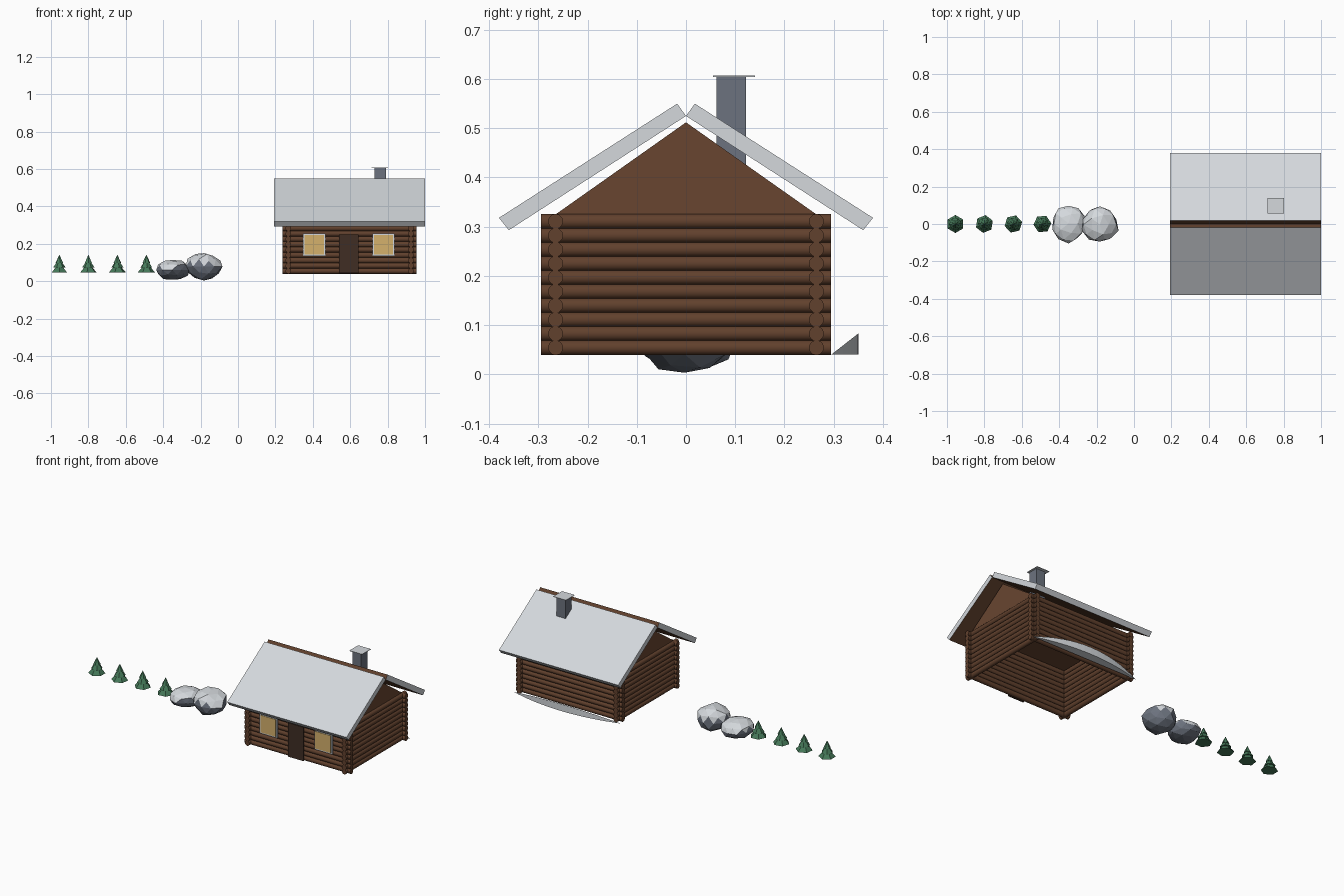
import bpy, bmesh, math, random
from mathutils import Vector, Matrix

if "Cube" in bpy.data.objects:
    bpy.data.objects.remove(bpy.data.objects["Cube"])


def material(name, r, g, b):
    m = bpy.data.materials.new(name)
    m.use_nodes = True
    m.diffuse_color = (r, g, b, 1)
    node = next(n for n in m.node_tree.nodes if n.type == "BSDF_PRINCIPLED")
    node.inputs["Base Color"].default_value = (r, g, b, 1)
    node.inputs["Roughness"].default_value = 0.9
    return m


LOG = material("log brown", 0.12, 0.052, 0.026)
GABLE = material("gable brown", 0.14, 0.06, 0.03)
DOOR = material("dark door wood", 0.05, 0.026, 0.017)
SNOW = material("snow grey", 0.66, 0.69, 0.72)
SLATE = material("slate", 0.15, 0.17, 0.21)
GLASS = material("warm window yellow", 0.66, 0.44, 0.15)
GREEN = material("spruce green", 0.06, 0.19, 0.1)


def finish(name, bm, *mats):
    mesh = bpy.data.meshes.new(name)
    bm.normal_update()
    bm.to_mesh(mesh)
    bm.free()
    for m in mats:
        mesh.materials.append(m)
    obj = bpy.data.objects.new(name, mesh)
    bpy.context.collection.objects.link(obj)
    return obj


def box(name, lo, hi, mat):
    bm = bmesh.new()
    lo, hi = Vector(lo), Vector(hi)
    size = Matrix.Diagonal((*(hi - lo), 1))
    bmesh.ops.create_cube(bm, size=1, matrix=Matrix.Translation((lo + hi) / 2) @ size)
    return finish(name, bm, mat)


def prism(name, profile, x0, x1, mats, rule=None):
    """Extrude a (y, z) profile along x."""
    bm = bmesh.new()
    face = bm.faces.new([bm.verts.new((x0, y, z)) for y, z in profile])
    ext = bmesh.ops.extrude_face_region(bm, geom=[face])["geom"]
    moved = [v for v in ext if isinstance(v, bmesh.types.BMVert)]
    bmesh.ops.translate(bm, vec=(x1 - x0, 0, 0), verts=moved)
    bmesh.ops.recalc_face_normals(bm, faces=bm.faces)
    bm.normal_update()
    if rule:
        for f in bm.faces:
            f.material_index = rule(f.normal)
    return finish(name, bm, *mats)


# Log walls with crossing ends
MID, HALF_X, HALF_Y, OVER = 0.597, 0.328, 0.265, 0.03
BASE, TOP, ROWS = 0.04, 0.325, 10
pitch = (TOP - BASE) / ROWS


def log_wall(name, center, axis, length):
    bm = bmesh.new()
    turn = Matrix.Rotation(math.pi / 2, 4, "Y" if axis == "x" else "X")
    for i in range(ROWS):
        at = Matrix.Translation((*center, BASE + pitch * (i + 0.5)))
        bmesh.ops.create_cone(bm, cap_ends=True, segments=12, radius1=pitch * 0.54,
                              radius2=pitch * 0.54, depth=length, matrix=at @ turn)
    obj = finish(name, bm, LOG)
    bpy.ops.object.select_all(action="DESELECT")
    obj.select_set(True)
    bpy.context.view_layer.objects.active = obj
    bpy.ops.object.shade_smooth_by_angle(angle=math.radians(40))


for label, s in (("front", -1), ("back", 1)):
    log_wall(label + "_log_wall", (MID, s * HALF_Y), "x", 2 * (HALF_X + OVER))
for label, s in (("right", -1), ("left", 1)):
    log_wall(label + "_log_wall", (MID + s * HALF_X, 0), "y", 2 * (HALF_Y + OVER))

# Solid gable block under the roof
prism("gable", [(-HALF_Y, TOP), (HALF_Y, TOP), (0, 0.512)],
      MID - HALF_X, MID + HALF_X, [GABLE])

# Roof panels: snowy outside, wood underneath and along the ridge
for label, s in (("front", -1), ("back", 1)):
    panel = [(0, 0.525), (0.018, 0.55), (0.38, 0.318), (0.36, 0.293)]
    prism(label + "_roof", [(s * y, z) for y, z in panel], 0.193, 1.0, [SNOW, LOG],
          lambda n, s=s: int(n.y * s < -0.3))

# Chimney with a thin snowy cap
box("chimney", (0.73, 0.062, 0.4), (0.79, 0.122, 0.604), SLATE)
box("chimney_cap", (0.715, 0.055, 0.604), (0.801, 0.14, 0.607), SNOW)

# Door and windows
box("door", (0.54, -0.289, 0.043), (0.645, -0.281, 0.25), DOOR)
for label, x in (("right", 0.407), ("left", 0.778)):
    box(label + "_window_frame", (x - 0.06, -0.288, 0.135), (x + 0.06, -0.28, 0.256), SNOW)
    box(label + "_window_pane", (x - 0.052, -0.291, 0.143), (x + 0.052, -0.286, 0.248), GLASS)

# Curved snow drift behind the back wall
bm = bmesh.new()
low, high = [], []
STEPS = 16
for i in range(STEPS + 1):
    t = 2 * i / STEPS - 1
    bulge = 1 - t * t
    x, y = MID + t * 0.364, 0.295 + 0.055 * bulge
    low.append(bm.verts.new((x, y, BASE)))
    high.append(low[-1] if i in (0, STEPS) else bm.verts.new((x, y, BASE + 0.043 * bulge)))
bm.faces.new(low)
bm.faces.new(high)
for i in range(STEPS):
    ring = list(dict.fromkeys((low[i], low[i + 1], high[i + 1], high[i])))
    bm.faces.new(ring)
bmesh.ops.recalc_face_normals(bm, faces=bm.faces)
finish("snow_drift", bm, SNOW)

# Faceted boulders, pale on top and slate below
random.seed(4)
for label, center, radii in (("small", (-0.35, 0.003, 0.06), (0.092, 0.103, 0.056)),
                             ("large", (-0.182, -0.003, 0.078), (0.1, 0.1, 0.075))):
    bm = bmesh.new()
    bmesh.ops.create_icosphere(bm, subdivisions=2, radius=1)
    for v in bm.verts:
        v.co *= random.uniform(0.9, 1.06)
        v.co = Vector(c + r * p for c, r, p in zip(center, radii, v.co))
        v.co.z = max(v.co.z, 0.003)
    bm.normal_update()
    for f in bm.faces:
        f.material_index = int(f.normal.z < 0.25)
    finish(label + "_boulder", bm, SNOW, SLATE)

# Row of small three-tier spruces
for n in range(4):
    bm = bmesh.new()
    for k, (radius, z0, z1) in enumerate(((0.048, 0.045, 0.1), (0.034, 0.072, 0.122),
                                          (0.021, 0.098, 0.142))):
        at = Matrix.Translation((-0.955 + 0.155 * n, 0, (z0 + z1) / 2))
        spin = Matrix.Rotation(0.6 * k + 0.9 * n, 4, "Z")
        bmesh.ops.create_cone(bm, cap_ends=True, segments=6, radius1=radius, radius2=0,
                              depth=z1 - z0, matrix=at @ spin)
    finish(f"spruce_{n + 1}", bm, GREEN)
